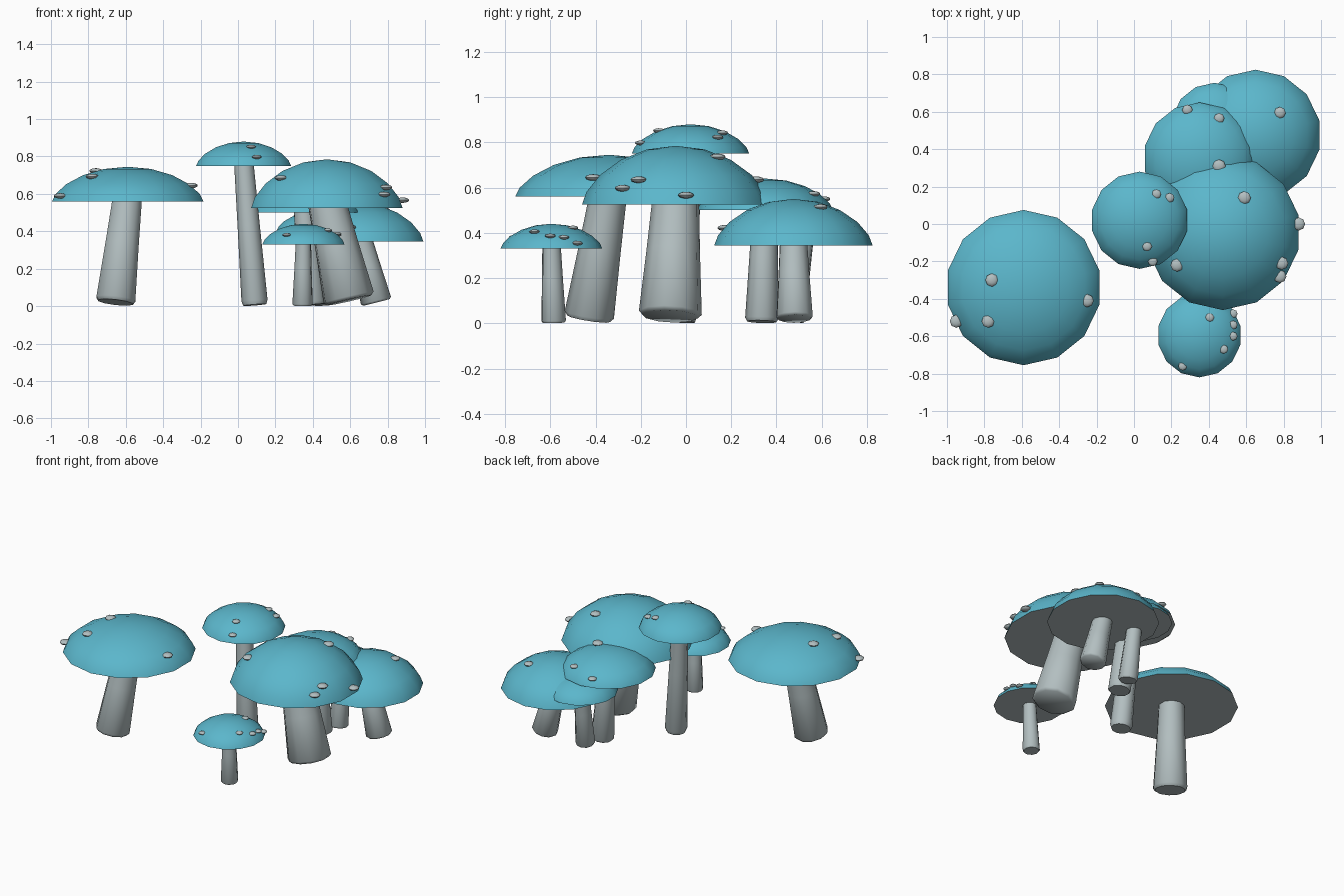
import bpy, bmesh, math
from mathutils import Vector, Matrix

if "Cube" in bpy.data.objects:
    bpy.data.objects.remove(bpy.data.objects["Cube"], do_unlink=True)


def make_material(name, rgb):
    mat = bpy.data.materials.new(name)
    mat.use_nodes = True
    colour = (*rgb, 1)
    mat.diffuse_color = colour
    mat.node_tree.nodes["Principled BSDF"].inputs["Base Color"].default_value = colour
    return mat


BLUE = make_material("cap_blue", (0.105, 0.47, 0.6))
GREY = make_material("pale_grey", (0.45, 0.52, 0.53))
CAP_SIDES, CAP_RINGS, STEM_SIDES = 14, 5, 10


def finish(bm, name, materials):
    bmesh.ops.recalc_face_normals(bm, faces=bm.faces[:])
    mesh = bpy.data.meshes.new(name)
    bm.to_mesh(mesh)
    bm.free()
    for mat in materials:
        mesh.materials.append(mat)
    obj = bpy.data.objects.new(name, mesh)
    bpy.context.collection.objects.link(obj)
    bpy.ops.object.select_all(action="DESELECT")
    obj.select_set(True)
    bpy.context.view_layer.objects.active = obj
    bpy.ops.object.shade_smooth_by_angle(angle=math.radians(50))


def add_ring(bm, matrix, radius, height, sides):
    angles = [math.tau * i / sides for i in range(sides)]
    return [bm.verts.new(matrix @ Vector((radius * math.sin(a), radius * math.cos(a), height)))
            for a in angles]


def bridge(bm, rings):
    for low, high in zip(rings, rings[1:]):
        for i in range(len(low)):
            bm.faces.new((low[i - 1], low[i], high[i], high[i - 1]))


def dome_height(fraction):
    # Height of the dome, rim to crown, at a fraction of the cap radius
    return (1 - fraction ** 2) ** 0.65


def build_cap(name, centre, radius, rim, rise):
    # Blue dome with a flat grey underside
    bm = bmesh.new()
    place = Matrix.Translation((*centre, rim))
    rings = []
    for step in range(CAP_RINGS):
        fraction = math.cos(math.pi / 2 * step / CAP_RINGS)
        rings.append(add_ring(bm, place, fraction * radius, dome_height(fraction) * rise, CAP_SIDES))
    bridge(bm, rings)
    crown = bm.verts.new(place @ Vector((0, 0, rise)))
    for i in range(CAP_SIDES):
        bm.faces.new((rings[-1][i - 1], rings[-1][i], crown))
    underside = bm.faces.new(rings[0])
    underside.material_index = 1
    finish(bm, name + "_cap", [BLUE, GREY])


def build_stem(name, foot, foot_radius, head):
    # Leaning tapered stem with a rounded foot, cut square to its axis
    bm = bmesh.new()
    lean = (Vector(head[:2]) - Vector(foot)).length / head[2]
    base = Vector((*foot, foot_radius * lean))
    axis = Vector(head) - base
    place = Matrix.Translation(base) @ axis.to_track_quat("Z", "Y").to_matrix().to_4x4()
    sections = [(0.88, 0), (1, 0.03), (0.85, 0.55), (0.74, 1)]
    rings = [add_ring(bm, place, width * foot_radius, along * axis.length, STEM_SIDES)
             for width, along in sections]
    bridge(bm, rings)
    bm.faces.new(rings[0])
    bm.faces.new(rings[-1])
    finish(bm, name + "_stem", [GREY])


def build_spots(name, centre, radius, rim, rise, spots):
    # Flattened warts resting on the dome
    bm = bmesh.new()
    for spot in spots:
        offset = Vector(spot) - Vector(centre)
        fraction = min(offset.length / radius, 0.97)
        height = rim + rise * dome_height(fraction)
        place = Matrix.Translation((*spot, height)) @ Matrix.Diagonal((1, 1, 0.42, 1))
        bmesh.ops.create_uvsphere(bm, u_segments=8, v_segments=6,
                                  radius=0.01 + radius * 0.06, matrix=place)
    finish(bm, name + "_spots", [GREY])


def build_mushroom(name, centre, radius, rim, crown, foot, foot_radius, spots=()):
    build_cap(name, centre, radius, rim, crown - rim)
    build_stem(name, foot, foot_radius, (*centre, rim + 0.03))
    if spots:
        build_spots(name, centre, radius, rim, crown - rim, spots)


build_mushroom("wide_left", centre=(-0.59, -0.34), radius=0.415, rim=0.56, crown=0.745,
               foot=(-0.655, -0.43), foot_radius=0.11,
               spots=[(-0.76, -0.3), (-0.95, -0.52), (-0.78, -0.52), (-0.25, -0.41)])

build_mushroom("tall", centre=(0.03, 0.02), radius=0.26, rim=0.75, crown=0.88,
               foot=(0.09, -0.02), foot_radius=0.07,
               spots=[(0.12, 0.16), (0.19, 0.14), (0.07, -0.12), (0.1, -0.2)])

build_mushroom("large", centre=(0.475, -0.045), radius=0.415, rim=0.525, crown=0.785,
               foot=(0.595, -0.07), foot_radius=0.14,
               spots=[(0.235, 0.27), (0.455, 0.31), (0.59, 0.14), (0.88, 0),
                      (0.79, -0.21), (0.78, -0.28), (0.23, -0.22)])

build_mushroom("small_front", centre=(0.35, -0.595), radius=0.225, rim=0.33, crown=0.44,
               foot=(0.345, -0.585), foot_radius=0.055,
               spots=[(0.405, -0.5), (0.53, -0.48), (0.53, -0.54),
                      (0.53, -0.6), (0.48, -0.67), (0.26, -0.76)])

build_mushroom("back_right", centre=(0.65, 0.475), radius=0.35, rim=0.345, crown=0.55,
               foot=(0.74, 0.48), foot_radius=0.083,
               spots=[(0.78, 0.595), (0.6, 0.17)])

build_mushroom("back_middle", centre=(0.35, 0.35), radius=0.3, rim=0.5, crown=0.64,
               foot=(0.4, 0.335), foot_radius=0.074,
               spots=[(0.285, 0.61), (0.455, 0.565)])

build_mushroom("back_low", centre=(0.43, 0.525), radius=0.23, rim=0.4, crown=0.51,
               foot=(0.44, 0.465), foot_radius=0.062)
